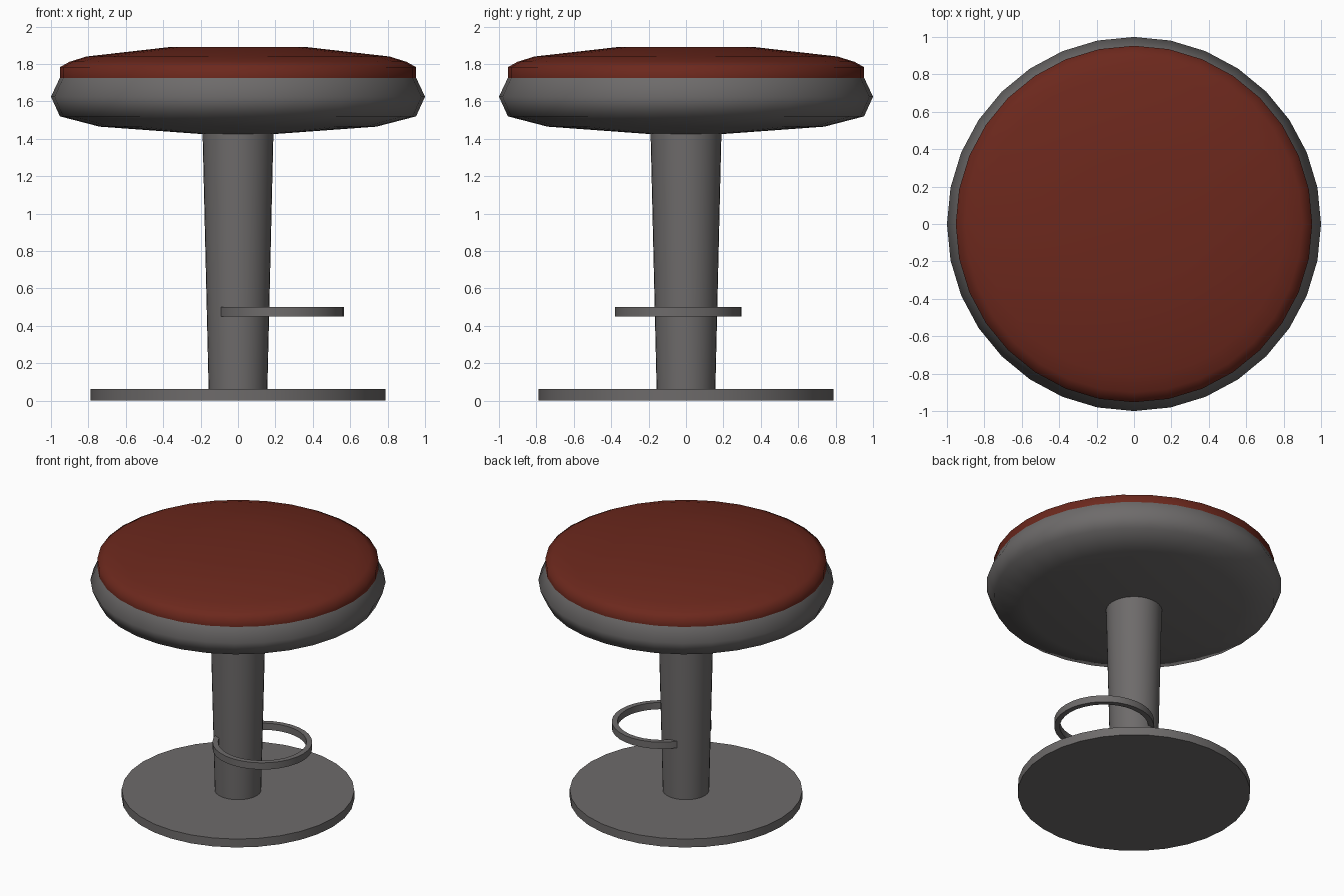
import bpy, bmesh, math

if "Cube" in bpy.data.objects:
    bpy.data.objects.remove(bpy.data.objects["Cube"])

SIDES = 32
METAL = (0.155, 0.147, 0.146, 1)
RED = (0.15, 0.021, 0.012, 1)


def material(name, color):
    mat = bpy.data.materials.new(name)
    mat.diffuse_color = color
    mat.use_nodes = True
    mat.node_tree.nodes["Principled BSDF"].inputs["Base Color"].default_value = mat.diffuse_color
    return mat


dark_metal = material("dark_metal", METAL)
red_leather = material("red_leather", RED)


def lathe(name, profile, center=(0, 0), cap_start=False, cap_end=False,
          closed=False, smooth=40, mat=dark_metal):
    """Spin a (radius, z) profile around the vertical axis."""
    bm = bmesh.new()
    rings = []
    for r, z in profile:
        rings.append([bm.verts.new((r * math.cos(math.tau * i / SIDES),
                                    r * math.sin(math.tau * i / SIDES), z))
                      for i in range(SIDES)])
    pairs = list(zip(rings, rings[1:]))
    if closed:
        pairs.append((rings[-1], rings[0]))
    for a, b in pairs:
        for i in range(SIDES):
            j = (i + 1) % SIDES
            bm.faces.new((a[i], a[j], b[j], b[i]))
    if cap_start:
        bm.faces.new(rings[0][::-1])
    if cap_end:
        bm.faces.new(rings[-1])
    mesh = bpy.data.meshes.new(name)
    bm.to_mesh(mesh)
    bm.free()
    mesh.materials.append(mat)
    obj = bpy.data.objects.new(name, mesh)
    obj.location = (center[0], center[1], 0)
    bpy.context.collection.objects.link(obj)
    bpy.ops.object.select_all(action='DESELECT')
    obj.select_set(True)
    bpy.context.view_layer.objects.active = obj
    bpy.ops.object.shade_smooth_by_angle(angle=math.radians(smooth))
    return obj


# Floor plate
lathe("base_plate", [(0.788, 0), (0.788, 0.063)], cap_start=True, cap_end=True)

# Tapered column
lathe("column", [(0.157, 0.06), (0.19, 1.45)], cap_start=True, cap_end=True)

# Off-centre foot ring, running through the column
lathe("foot_ring", [(0.338, 0.45), (0.338, 0.50), (0.30, 0.50), (0.30, 0.45)],
      center=(0.23, -0.041), closed=True)

# Rounded seat shell
lathe("seat_shell", [(0.19, 1.425), (0.74, 1.465), (0.952, 1.52), (1.0, 1.625),
                     (0.953, 1.725)], cap_start=True, smooth=80)

# Red cushion
lathe("cushion", [(0.953, 1.725), (0.953, 1.783), (0.90, 1.812), (0.81, 1.84),
                  (0.37, 1.89)], cap_end=True, smooth=80, mat=red_leather)
